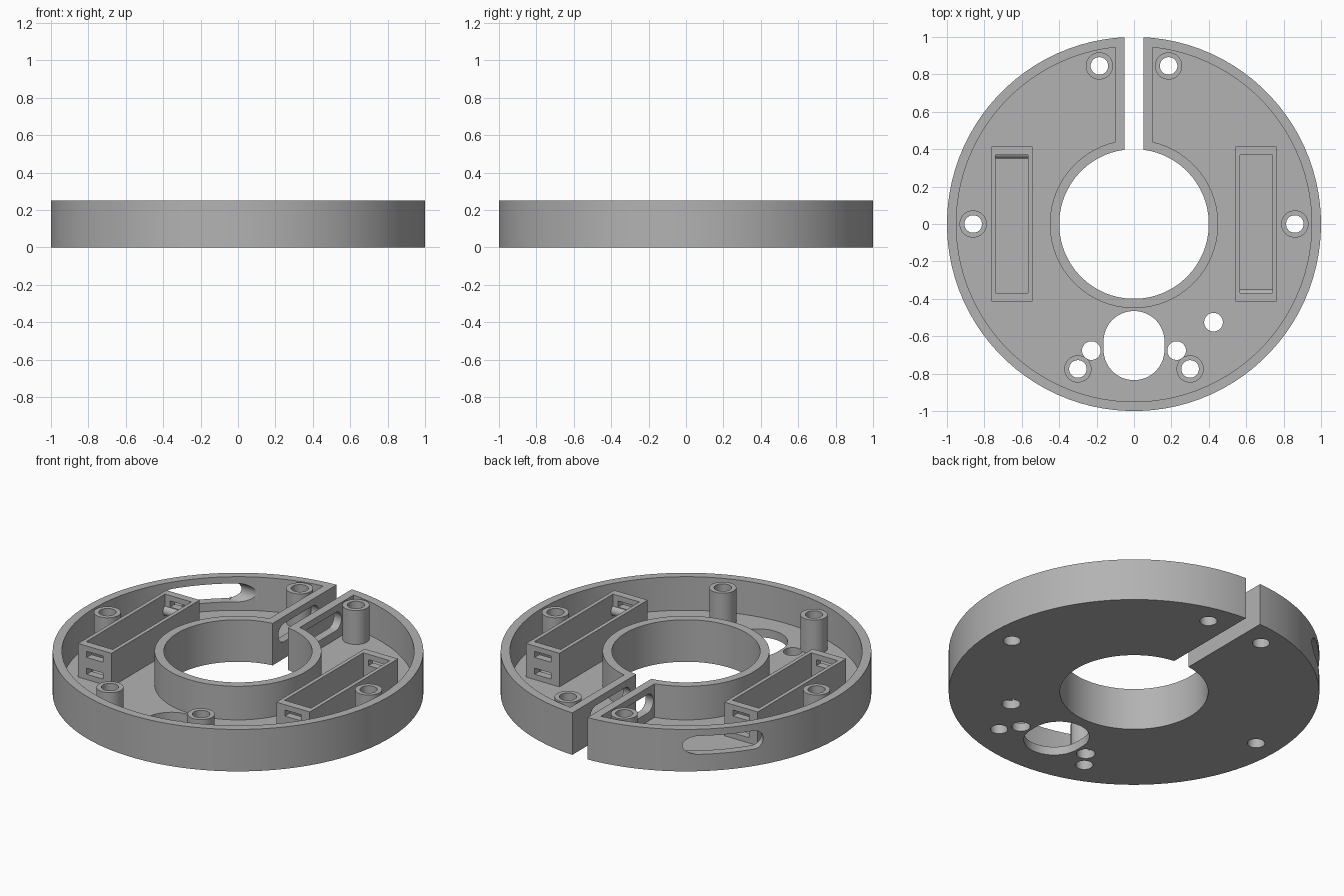
import bpy, bmesh
from math import pi, cos, sin, radians
from mathutils import Matrix, Vector

cube = bpy.data.objects.get("Cube")
if cube:
    bpy.data.objects.remove(cube, do_unlink=True)

# Single plastic colour
GREY = (0.45, 0.45, 0.45, 1)
grey = bpy.data.materials.new("plain_grey")
grey.use_nodes = True
grey.diffuse_color = GREY
grey.node_tree.nodes["Principled BSDF"].inputs["Base Color"].default_value = GREY

H, FLOOR, WALL = 0.25, 0.05, 0.05


def prism(name, points, depth, matrix=Matrix()):
    """Extrude a flat outline along its local z, then place it."""
    bm = bmesh.new()
    face = bm.faces.new([bm.verts.new((x, y, 0)) for x, y in points])
    out = bmesh.ops.extrude_face_region(bm, geom=[face])
    verts = [v for v in out["geom"] if isinstance(v, bmesh.types.BMVert)]
    bmesh.ops.translate(bm, verts=verts, vec=(0, 0, depth))
    bmesh.ops.recalc_face_normals(bm, faces=bm.faces)
    bm.transform(matrix)
    mesh = bpy.data.meshes.new(name)
    bm.to_mesh(mesh)
    bm.free()
    mesh.materials.append(grey)
    ob = bpy.data.objects.new(name, mesh)
    bpy.context.collection.objects.link(ob)
    return ob


def oval(r, half=0.0, n=32):
    """Circle outline, stretched into a slot along x when half > 0."""
    pts = []
    for i in range(n):
        a = 2 * pi * (i + 0.5) / n
        pts.append((r * cos(a) + (half if cos(a) > 0 else -half), r * sin(a)))
    return pts


def post(name, r, z0, z1, x=0, y=0, n=32):
    return prism(name, oval(r, n=n), z1 - z0, Matrix.Translation((x, y, z0)))


def block(name, x0, x1, y0, y1, z0, z1):
    pts = [(x0, y0), (x1, y0), (x1, y1), (x0, y1)]
    return prism(name, pts, z1 - z0, Matrix.Translation((0, 0, z0)))


def combine(target, others, operation="DIFFERENCE"):
    """Apply booleans one by one and discard the helper shapes."""
    for other in others:
        other.hide_render = True
        mod = target.modifiers.new("boolean", "BOOLEAN")
        mod.object, mod.operation, mod.solver = other, operation, "EXACT"
        bpy.context.view_layer.update()
        graph = bpy.context.evaluated_depsgraph_get()
        mesh = bpy.data.meshes.new_from_object(target.evaluated_get(graph))
        target.modifiers.clear()
        target.data = mesh
        bpy.data.objects.remove(other, do_unlink=True)
    return target


# Ring-shaped tray with a radial gap at the back
pocket = post("pocket", 1 - WALL, FLOOR, 1, n=96)
combine(pocket, [post("hub", 0.45, -1, 2, n=72),
                 block("gap_walls", -0.1, 0.1, 0, 2, -1, 2)])
tray = post("tray", 1, 0, H, n=96)
combine(tray, [pocket, post("centre_hole", 0.4, -1, 1, n=72),
               block("gap", -0.05, 0.05, 0, 2, -1, 1)])

# Cable opening and pin holes in the floor
opening = prism("cable_opening", oval(0.163, 0.022, 48), 2,
                Matrix.Translation((0, -0.65, -1)) @ Matrix.Rotation(pi / 2, 4, "Z"))
pins = [(-0.228, -0.677), (0.228, -0.677), (0.425, -0.525)]
combine(tray, [opening] + [post("pin_hole", 0.05, -1, 1, x, y) for x, y in pins])

# Rounded slots: across both gap walls, and through the outer wall
stand = Matrix.Rotation(pi / 2, 4, "X")
across = (Matrix.Translation((-0.2, 0.64, 0.155))
          @ Matrix.Rotation(pi / 2, 4, "Z") @ stand)
angle = radians(137.5)
outward = Vector((cos(angle), sin(angle), 0))
through = (Matrix.Translation(outward * 1.2 + Vector((0, 0, 0.155)))
           @ Matrix.Rotation(angle + pi / 2, 4, "Z") @ stand)
through_depth = 0.4
for matrix, half, depth in ((across, 0.135, 0.4), (through, 0.155, through_depth)):
    # Centre the cutter on its path whichever way it was extruded
    slot = prism("slot", oval(0.055, half), 2 * depth, matrix @ Matrix.Translation((0, 0, -depth)))
    combine(tray, [slot])

# Screw posts, drilled through the floor
posts = []
for side, sign in (("right", -1), ("left", 1)):
    for place, x, y in (("back", 0.185, 0.845), ("side", 0.86, 0), ("front", 0.3, -0.775)):
        x *= sign
        combine(tray, [post("drill", 0.047, -1, 1, x, y)])
        tube = post(f"{side}_{place}_screw_post", 0.073, FLOOR - 0.01, H + 0.002, x, y)
        posts.append(combine(tube, [post("drill", 0.047, -1, 1, x, y)]))

# Open-topped holders with strap windows and a rounded strap bar
holders = []
for side, sign in (("right", -1), ("left", 1)):
    c = sign * 0.653
    holder = block(f"{side}_holder", c - 0.11, c + 0.11, -0.415, 0.415, FLOOR - 0.01, H)
    cuts = [block("inside", c - 0.087, c + 0.087, -0.37, 0.37, FLOOR - 0.02, 1)]
    for z in (0.1, 0.2):
        cuts.append(block("window", c - 0.053, c + 0.053, -0.5, 0.5, z - 0.018, z + 0.018))
    combine(holder, cuts)
    bar = prism(f"{side}_strap_bar", oval(0.03, n=24), 0.18,
                Matrix.Translation((c - 0.09, -sign * 0.38, 0.15))
                @ Matrix.Rotation(pi / 2, 4, "Y"))
    holders += [holder, bar]

# Smooth the round walls while keeping edges crisp
bpy.ops.object.select_all(action="DESELECT")
for ob in [tray] + posts + holders:
    ob.select_set(True)
bpy.context.view_layer.objects.active = tray
bpy.ops.object.shade_smooth_by_angle(angle=radians(30))
